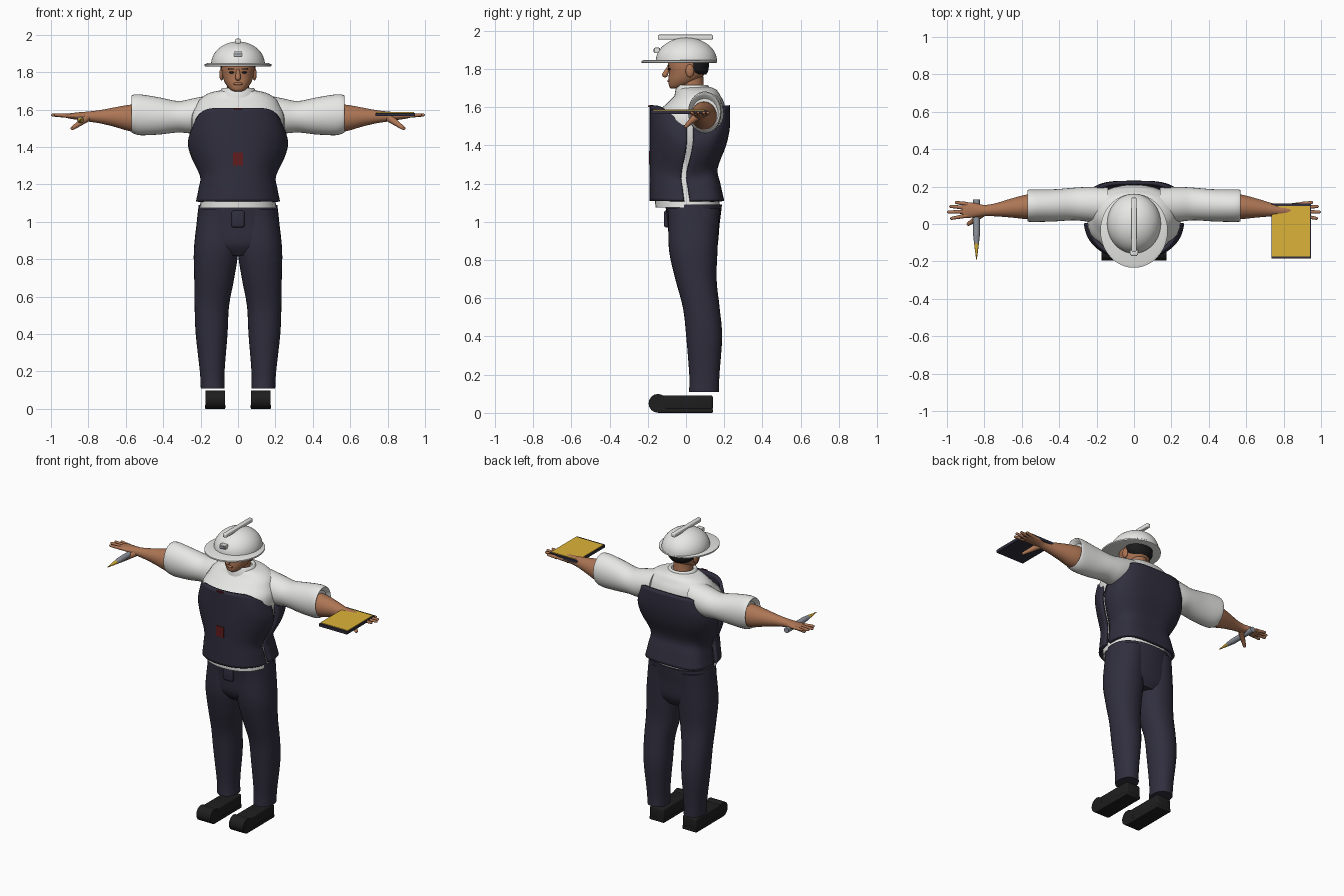
import bpy, bmesh
from math import sin, cos, pi, radians, copysign
from mathutils import Vector, Matrix

cube = bpy.data.objects.get("Cube")
if cube:
    bpy.data.objects.remove(cube)


def material(name, r, g, b):
    m = bpy.data.materials.new(name)
    m.use_nodes = True
    m.diffuse_color = (r, g, b, 1)
    m.node_tree.nodes["Principled BSDF"].inputs["Base Color"].default_value = (r, g, b, 1)
    return m


navy = material("navy cloth", .03, .028, .048)
white = material("white", .8, .8, .78)
skin = material("skin", .42, .18, .09)
hair_dark = material("dark hair", .012, .011, .011)
black = material("black leather", .013, .013, .013)
red = material("dark red", .12, .012, .012)
yellow = material("yellow", .72, .45, .04)
grey = material("grey metal", .28, .3, .34)


def finish(name, bm, mat, flip=False, angle=40):
    """Turn a bmesh into a shaded object, mirrored in x when flip is set."""
    if flip:
        bmesh.ops.scale(bm, vec=(-1, 1, 1), verts=bm.verts)
        bmesh.ops.reverse_faces(bm, faces=bm.faces)
    me = bpy.data.meshes.new(name)
    bm.to_mesh(me)
    bm.free()
    me.materials.append(mat)
    ob = bpy.data.objects.new(name, me)
    bpy.context.collection.objects.link(ob)
    bpy.ops.object.select_all(action="DESELECT")
    ob.select_set(True)
    bpy.context.view_layer.objects.active = ob
    bpy.ops.object.shade_smooth_by_angle(angle=radians(angle))
    return ob


def smooth_rings(rings, steps):
    """Catmull-Rom interpolation between cross-sections."""
    out = []
    for i in range(len(rings) - 1):
        p0, p1, p2, p3 = (rings[min(max(i + k, 0), len(rings) - 1)] for k in (-1, 0, 1, 2))
        for s in range(steps):
            t = s / steps
            out.append([b + .5 * t * (c - a + t * (2*a - 5*b + 4*c - d + t * (3*(b - c) + d - a)))
                        for a, b, c, d in zip(p0, p1, p2, p3)])
    return out + [rings[-1]]


def loft(name, rings, mat, axis="z", n=2, arc=None, dip=0, steps=4, seg=32, flip=False):
    """Skin rings of (position, centre a, centre b, radius a, radius b)."""
    bm = bmesh.new()
    a0, a1 = arc or (0, 2 * pi)
    count = seg + 1 if arc else seg
    rows = []
    for k, (t, ca, cb, ra, rb) in enumerate(smooth_rings(rings, steps)):
        row = []
        drop = dip * k / (steps * (len(rings) - 1))
        for j in range(count):
            a = a0 + (a1 - a0) * j / seg
            u = ca + ra * copysign(abs(cos(a)) ** (2 / n), cos(a))
            v = cb + rb * copysign(abs(sin(a)) ** (2 / n), sin(a))
            w = t - drop * abs(cos(a)) ** 6
            row.append(bm.verts.new((u, v, w) if axis == "z" else (w, u, v)))
        rows.append(row)
    for lo, hi in zip(rows, rows[1:]):
        for j in range(seg):
            k = (j + 1) % count
            bm.faces.new((lo[j], lo[k], hi[k], hi[j]))
    if not arc:
        bm.faces.new(rows[0][::-1])
        bm.faces.new(rows[-1])
    return finish(name, bm, mat, flip)


def box(name, centre, size, mat, bevel=0, flip=False):
    bm = bmesh.new()
    bmesh.ops.create_cube(bm, size=1, matrix=Matrix.Translation(centre) @ Matrix.Diagonal((*size, 1)))
    if bevel:
        bmesh.ops.bevel(bm, geom=bm.edges[:], offset=bevel, segments=3, profile=.5, affect="EDGES")
    return finish(name, bm, mat, flip)


def rod(name, a, b, r0, r1, mat, flip=False, tip=False):
    """Tapered rod between two points, with an optional rounded tip."""
    a, b = Vector(a), Vector(b)
    turn = (b - a).to_track_quat("Z", "Y").to_matrix().to_4x4()
    bm = bmesh.new()
    bmesh.ops.create_cone(bm, cap_ends=True, segments=16, radius1=r0, radius2=r1, depth=(b - a).length,
                          matrix=Matrix.Translation((a + b) / 2) @ turn)
    if tip:
        bmesh.ops.create_uvsphere(bm, u_segments=16, v_segments=8, radius=r1, matrix=Matrix.Translation(b))
    return finish(name, bm, mat, flip)


def ball(name, centre, size, mat, flip=False):
    bm = bmesh.new()
    bmesh.ops.create_uvsphere(bm, u_segments=20, v_segments=12, radius=1,
                              matrix=Matrix.Translation(centre) @ Matrix.Diagonal((*size, 1)))
    return finish(name, bm, mat, flip)


# Shirt body, collar and neck
loft("shirt_body", [(1.075, 0, .01, .205, .17), (1.28, 0, -.01, .188, .16), (1.42, 0, .02, .235, .18),
                    (1.55, 0, .025, .25, .185), (1.62, 0, .05, .225, .15), (1.66, 0, .06, .2, .12),
                    (1.69, 0, .06, .15, .1), (1.705, 0, .05, .08, .08)], white, n=2.2)
loft("collar", [(1.66, 0, .035, .11, .095), (1.69, 0, .035, .1, .09), (1.715, 0, .035, .085, .08),
                (1.71, 0, .035, .07, .068), (1.67, 0, .035, .06, .06)], white)
loft("neck", [(1.65, 0, .04, .065, .065), (1.72, 0, .03, .06, .062), (1.8, 0, .03, .06, .06)], skin)

# Vest in a front and a back panel
vest = [(1.11, 0, .005, .225, .195), (1.2, 0, -.005, .21, .185), (1.28, 0, -.012, .203, .178),
        (1.4, 0, .01, .25, .2), (1.5, 0, .02, .268, .21), (1.61, 0, .02, .24, .21)]
for name, n, arc in (("vest_front", 2.2, (pi + .06, 2 * pi - .06)), ("vest_back", 3.6, (.01, pi - .01))):
    panel = loft(name, vest, navy, n=n, arc=arc, dip=.09, seg=48)
    thick = panel.modifiers.new("thickness", "SOLIDIFY")
    thick.thickness = .02
    thick.offset = -1
box("chest_tag", (0, -.19, 1.335), (.054, .009, .07), red)
box("upper_tag", (0, -.185, 1.605), (.045, .03, .009), red)

# Trousers
loft("hips", [(.82, 0, .045, .15, .09), (.88, 0, .04, .225, .125), (.98, 0, .04, .222, .135),
              (1.06, 0, .04, .214, .145), (1.09, 0, .04, .21, .148)], navy, n=2.3)
box("fly_flap", (0, -.1, 1.015), (.07, .03, .09), navy, .012)
leg = [(.11, .135, .094, .064, .078), (.2, .138, .096, .066, .079), (.4, .141, .095, .085, .094),
       (.55, .14, .08, .092, .096), (.7, .127, .052, .107, .108), (.85, .117, .038, .119, .127),
       (1, .11, .04, .11, .132), (1.07, .105, .04, .105, .138)]

# Sleeves, arms and hands
sleeve = [(.14, .1, 1.59, .095, .09), (.24, .105, 1.567, .093, .093), (.32, .107, 1.562, .087, .084),
          (.42, .1, 1.566, .086, .099), (.52, .098, 1.572, .087, .109), (.56, .098, 1.576, .086, .103),
          (.568, .098, 1.576, .08, .094), (.545, .098, 1.565, .07, .08)]
forearm = [(.48, .095, 1.555, .07, .075), (.57, .092, 1.555, .066, .072), (.66, .085, 1.56, .05, .052),
           (.74, .076, 1.562, .035, .035), (.8, .072, 1.563, .03, .027), (.85, .074, 1.565, .038, .021),
           (.9, .074, 1.566, .042, .014), (.92, .074, 1.566, .036, .01)]
fingers = {"index": (.975, .03), "middle": (.991, .064), "ring": (.98, .094), "little": (.95, .115)}

for side, flip in (("left", False), ("right", True)):
    loft(side + "_leg", leg, navy, n=2.2, flip=flip)
    loft(side + "_sleeve", sleeve, white, axis="x", flip=flip)
    loft(side + "_forearm_and_palm", forearm, skin, axis="x", flip=flip)
    for i, (finger, (x, y)) in enumerate(fingers.items()):
        rod(f"{side}_{finger}_finger", (.89, .046 + .02 * i, 1.566), (x, y, 1.571), .012, .008, skin, flip, True)
    rod(side + "_thumb", (.81, .06, 1.555), (.85, .025, 1.525), .022, .015, skin, flip, True)
    rod(side + "_thumb_tip", (.85, .025, 1.525), (.885, 0, 1.5), .015, .01, skin, flip, True)
    # Boots with a round toe cap
    box(side + "_boot", (.122, -.005, .053), (.105, .29, .078), black, .01, flip)
    box(side + "_boot_sole", (.122, -.005, .012), (.108, .29, .024), black, .005, flip)
    rod(side + "_toe_cap", (.069, -.147, .05), (.175, -.147, .05), .049, .049, black, flip)
    # Ears and face details
    ball(side + "_ear", (.088, .02, 1.79), (.012, .022, .034), skin, flip)
    ball(side + "_eye", (.035, -.088, 1.799), (.014, .008, .006), hair_dark, flip)
    box(side + "_eyebrow", (.036, -.093, 1.817), (.036, .009, .007), hair_dark, 0, flip)

# Head and hair
loft("head", [(1.698, 0, -.055, .022, .024), (1.708, 0, -.042, .042, .046), (1.74, 0, -.012, .068, .08),
              (1.78, 0, .005, .083, .095), (1.82, 0, .008, .088, .102), (1.87, 0, .008, .084, .1)], skin, n=2.2)
rod("nose", (0, -.088, 1.812), (0, -.11, 1.77), .009, .015, skin, tip=True)
ball("lips", (0, -.088, 1.738), (.024, .01, .008), skin)
loft("hair", [(1.77, 0, .05, .062, .055), (1.79, 0, .05, .085, .066), (1.82, 0, .045, .093, .075),
              (1.86, 0, .04, .092, .078)], hair_dark, arc=(-.1, pi + .1))

# Hard hat
loft("hat_brim", [(1.83, 0, -.036, .17, .188), (1.833, 0, -.036, .18, .198), (1.842, 0, -.036, .18, .198),
                  (1.848, 0, -.03, .165, .185)], white, steps=1, seg=48)
dome = [(1.842 + .122 * sin(a), 0, .002, .144 * cos(a), .16 * cos(a))
        for a in (i * pi / 2 / 12 for i in range(12))]
loft("hat_dome", dome + [(1.964, 0, .002, .002, .002)], white, steps=1, seg=48)
box("hat_ridge", (0, -.003, 1.966), (.028, .288, .026), white, .006)
box("hat_badge", (0, -.152, 1.897), (.044, .03, .028), white, .004)
box("hat_badge_plate", (0, -.168, 1.897), (.03, .006, .016), grey)

# Clipboard in the left hand
box("clipboard", (.84, -.038, 1.574), (.21, .295, .018), navy)
box("clipboard_sheet", (.84, -.038, 1.584), (.204, .27, .006), yellow)

# Marker in the right hand
rod("marker_body", (-.842, .13, 1.545), (-.842, -.06, 1.545), .018, .018, grey)
rod("marker_shoulder", (-.842, -.06, 1.545), (-.842, -.105, 1.545), .018, .013, grey)
rod("marker_tip", (-.842, -.105, 1.545), (-.842, -.19, 1.545), .013, .002, yellow)
